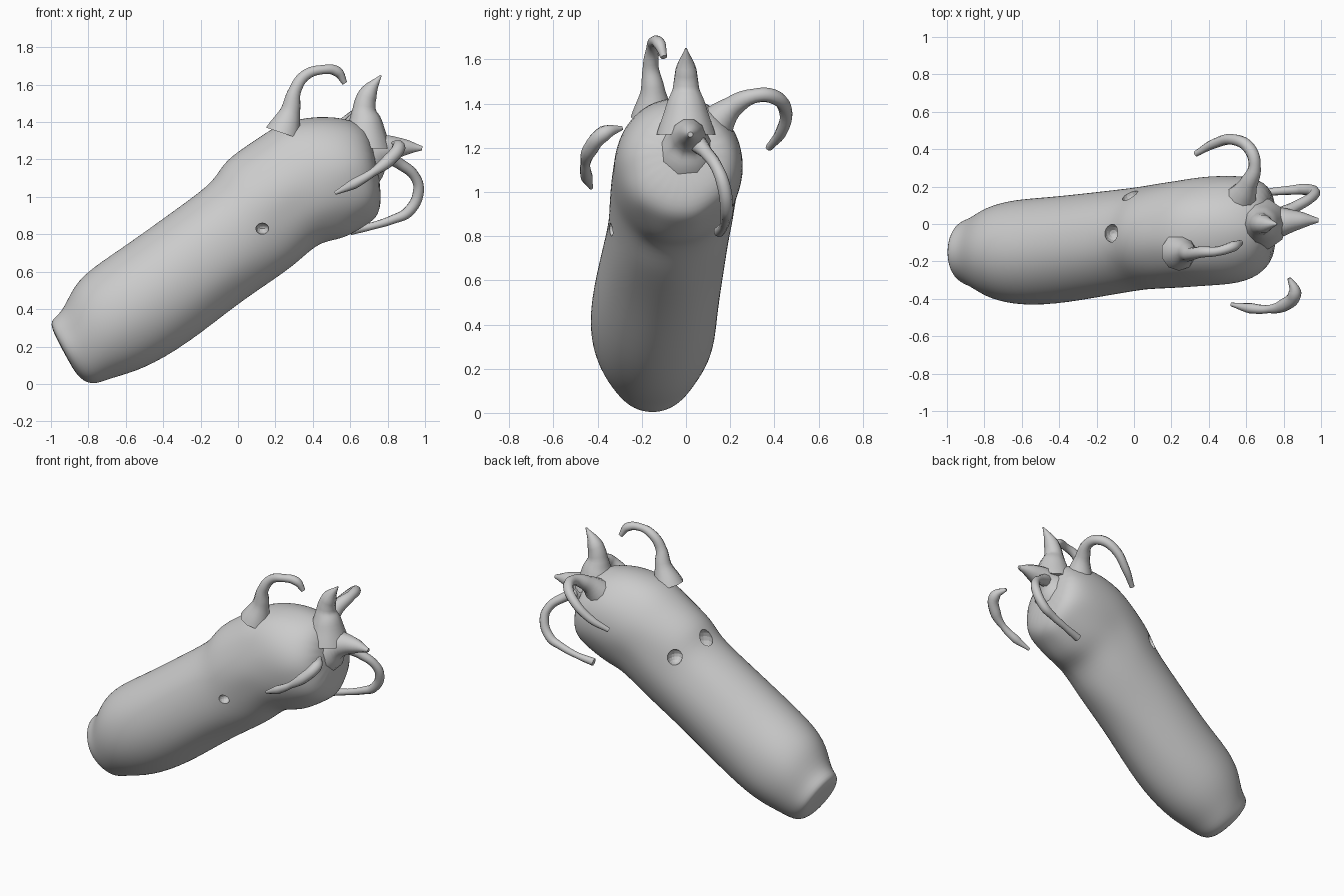
import bpy, bmesh, math
from mathutils import Vector, noise

SEG = 24

# Body sections: upper (x, z), lower (x, z), centre y, half width
SECTIONS = [
    (-0.985, 0.27, -0.89, 0.09, -0.15, 0.11),
    (-1.01, 0.34, -0.84, 0.02, -0.15, 0.165),
    (-0.94, 0.38, -0.77, -0.01, -0.15, 0.185),
    (-0.88, 0.53, -0.68, 0.03, -0.15, 0.245),
    (-0.77, 0.63, -0.51, 0.07, -0.15, 0.285),
    (-0.60, 0.74, -0.27, 0.21, -0.145, 0.29),
    (-0.30, 0.96, 0.00, 0.425, -0.105, 0.282),
    (-0.12, 1.09, 0.20, 0.565, -0.08, 0.278),
    (-0.08, 1.19, 0.33, 0.65, -0.065, 0.283),
    (0.10, 1.315, 0.44, 0.76, -0.05, 0.29),
    (0.22, 1.40, 0.56, 0.77, -0.04, 0.295),
    (0.42, 1.44, 0.69, 0.85, -0.03, 0.295),
    (0.62, 1.42, 0.76, 0.89, -0.02, 0.25),
    (0.72, 1.34, 0.77, 1.02, 0.00, 0.15),
]


def make_body():
    bm = bmesh.new()
    rings = []
    for ux, uz, lx, lz, cy, hw in SECTIONS:
        up, low = Vector((ux, cy, uz)), Vector((lx, cy, lz))
        mid, half = (up + low) / 2, (up - low) / 2
        ring = []
        for i in range(SEG):
            a = 2 * math.pi * i / SEG
            p = mid + half * math.cos(a) + Vector((0, hw * math.sin(a), 0))
            # Slight lumpiness, stronger toward the head
            amp = 0.006 + 0.012 * max(0, min(1, p.x + 0.3))
            p += (p - mid).normalized() * noise.noise(p * 7) * amp
            ring.append(bm.verts.new(p))
        rings.append(ring)
    for a, b in zip(rings, rings[1:]):
        for i in range(SEG):
            j = (i + 1) % SEG
            bm.faces.new((a[i], a[j], b[j], b[i]))
    bm.faces.new(rings[0])
    bm.faces.new(rings[-1][::-1])
    bmesh.ops.recalc_face_normals(bm, faces=bm.faces)
    for f in bm.faces:
        f.smooth = True
    me = bpy.data.meshes.new("body")
    bm.to_mesh(me)
    bm.free()
    ob = bpy.data.objects.new("body", me)
    bpy.context.collection.objects.link(ob)
    ob.modifiers.new("smooth", 'SUBSURF').levels = 2
    ob.modifiers["smooth"].render_levels = 2
    return ob


def tendril(name, pts):
    """Tapered tube through (x, y, z, radius) points."""
    cu = bpy.data.curves.new(name, 'CURVE')
    cu.dimensions = '3D'
    cu.bevel_depth = 1.0
    cu.bevel_resolution = 3
    cu.resolution_u = 6
    cu.use_fill_caps = True
    sp = cu.splines.new('BEZIER')
    sp.bezier_points.add(len(pts) - 1)
    for bp, (x, y, z, r) in zip(sp.bezier_points, pts):
        bp.co = (x, y, z)
        bp.radius = r
        bp.handle_left_type = bp.handle_right_type = 'AUTO'
    ob = bpy.data.objects.new(name, cu)
    bpy.context.collection.objects.link(ob)
    bpy.ops.object.select_all(action='DESELECT')
    ob.select_set(True)
    bpy.context.view_layer.objects.active = ob
    bpy.ops.object.convert(target='MESH')
    bpy.ops.object.shade_smooth_by_angle(angle=math.radians(50))


body = make_body()

# Small pits in the skin
for i, (loc, size) in enumerate([
        ((0.13, -0.34, 0.83), (0.035, 0.05, 0.03)),
        ((-0.11, -0.05, 1.09), (0.05, 0.05, 0.07)),
        ((-0.02, 0.15, 1.02), (0.045, 0.06, 0.05))]):
    bpy.ops.mesh.primitive_uv_sphere_add(segments=16, ring_count=8, location=loc)
    cutter = bpy.context.object
    cutter.name = f"pit_cutter_{i}"
    cutter.scale = size
    cutter.hide_render = True
    cutter.display_type = 'WIRE'
    mod = body.modifiers.new("pit", 'BOOLEAN')
    mod.operation = 'DIFFERENCE'
    mod.object = cutter

# Curled horn on top
tendril("curled_horn", [
    (0.24, -0.15, 1.34, .10), (0.28, -0.15, 1.46, .055), (0.305, -0.16, 1.57, .035),
    (0.36, -0.15, 1.65, .03), (0.45, -0.145, 1.68, .025), (0.53, -0.12, 1.67, .028),
    (0.57, -0.10, 1.61, .015)])

# Upright pointed horn
tendril("pointed_horn", [
    (0.68, 0, 1.26, .14), (0.68, 0, 1.39, .095), (0.675, 0, 1.47, .062),
    (0.695, 0, 1.55, .05), (0.765, 0, 1.65, .004)])

# Forward beak
tendril("beak", [
    (0.66, 0, 1.18, .15), (0.77, 0.01, 1.25, .085), (0.88, 0.02, 1.265, .05),
    (0.985, 0.02, 1.26, .012)])

# Looping tendril below the beak
tendril("front_loop", [
    (0.76, 0.03, 1.24, .05), (0.86, 0.09, 1.18, .03), (0.945, 0.14, 1.11, .027),
    (0.965, 0.17, 1.03, .03), (0.91, 0.185, 0.92, .03), (0.83, 0.18, 0.88, .024),
    (0.72, 0.17, 0.845, .02), (0.60, 0.15, 0.82, .025)])

# Free-floating curl on the front side
tendril("front_side_curl", [
    (0.83, -0.29, 1.29, .01), (0.86, -0.37, 1.265, .036), (0.80, -0.435, 1.19, .035),
    (0.72, -0.455, 1.13, .022), (0.62, -0.45, 1.07, .028), (0.52, -0.43, 1.02, .01)])

# Hooked arm on the back side
tendril("back_arm", [
    (0.56, 0.11, 1.28, .10), (0.61, 0.21, 1.385, .05), (0.645, 0.31, 1.435, .033),
    (0.62, 0.40, 1.43, .033), (0.54, 0.45, 1.37, .03), (0.43, 0.43, 1.27, .026),
    (0.33, 0.375, 1.20, .016)])
